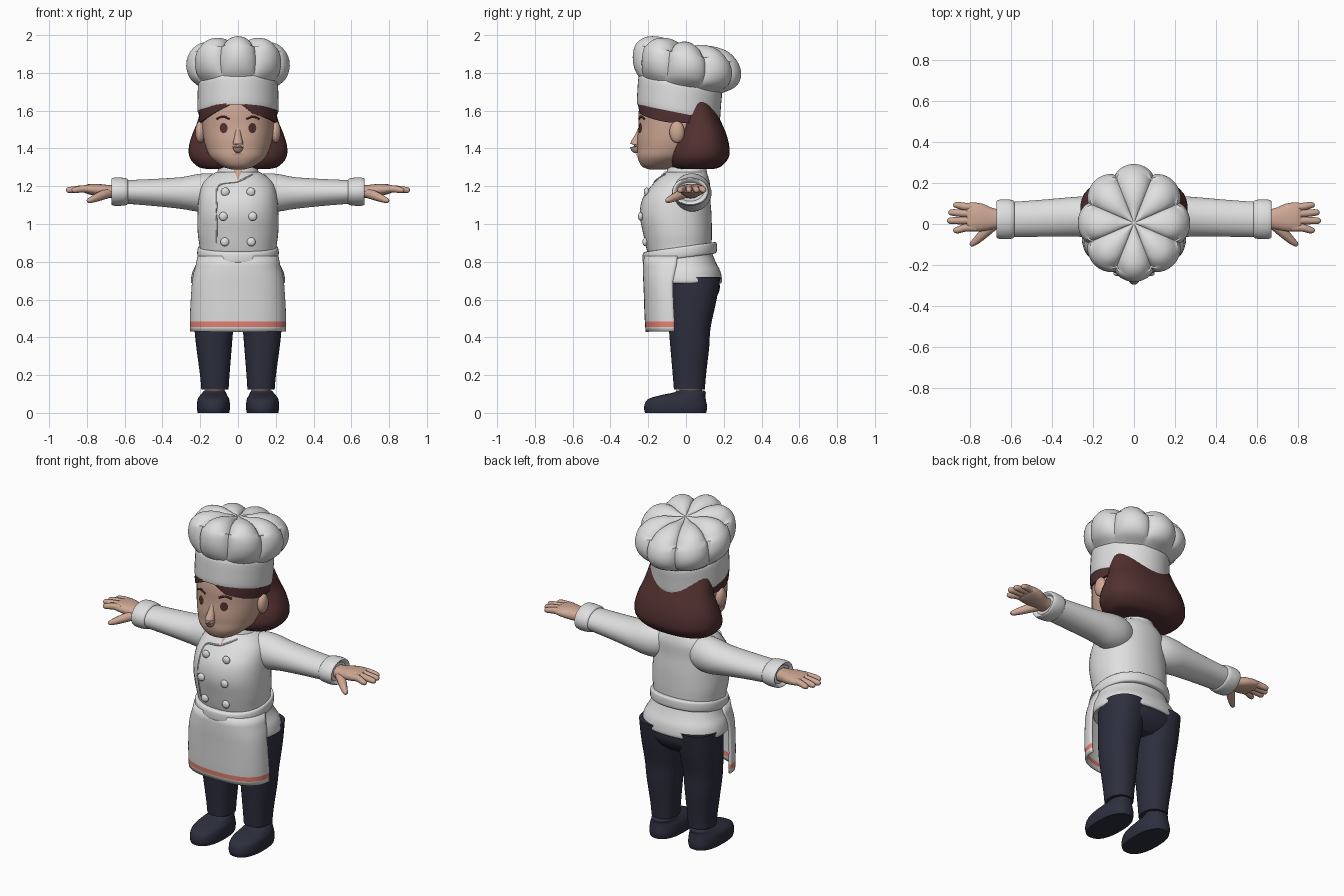
import bpy, bmesh
from math import sin, cos, pi
from mathutils import Vector
from mathutils.bvhtree import BVHTree

cube = bpy.data.objects.get("Cube")
if cube:
    bpy.data.objects.remove(cube, do_unlink=True)


def material(name, r, g, b):
    m = bpy.data.materials.new(name)
    m.use_nodes = True
    m.diffuse_color = (r, g, b, 1)
    m.node_tree.nodes["Principled BSDF"].inputs["Base Color"].default_value = (r, g, b, 1)
    return m


WHITE = material("white cloth", .74, .74, .74)
SKIN = material("skin", .62, .39, .30)
LIP = material("lip", .5, .28, .22)
HAIR = material("brown hair", .085, .03, .03)
NAVY = material("navy cloth", .026, .028, .047)
CORAL = material("coral stripe", .8, .22, .17)
SIDES = (("left", 1), ("right", -1))
made = []


def add_mesh(name, verts, faces, mat, fix=True):
    me = bpy.data.meshes.new(name)
    me.from_pydata(verts, [], faces)
    if fix:
        bm = bmesh.new()
        bm.from_mesh(me)
        bmesh.ops.recalc_face_normals(bm, faces=bm.faces)
        bm.to_mesh(me)
        bm.free()
    me.materials.append(mat)
    ob = bpy.data.objects.new(name, me)
    bpy.context.collection.objects.link(ob)
    made.append(ob)
    return ob


def skin_rows(name, rows, mat, closed=True, caps=True, fix=True):
    """Bridge equal rows of points into a surface."""
    n = len(rows[0])
    faces = []
    for i in range(len(rows) - 1):
        for j in range(n if closed else n - 1):
            k = (j + 1) % n
            faces.append((i * n + j, i * n + k, (i + 1) * n + k, (i + 1) * n + j))
    if caps:
        faces += [tuple(reversed(range(n))), tuple(range((len(rows) - 1) * n, len(rows) * n))]
    return add_mesh(name, [p for r in rows for p in r], faces, mat, fix)


def spline(rows, steps):
    """Catmull-Rom interpolation of rows of numbers."""
    out = []
    for i in range(len(rows) - 1):
        quad = zip(rows[max(i - 1, 0)], rows[i], rows[i + 1], rows[min(i + 2, len(rows) - 1)])
        quad = list(quad)
        for s in range(steps):
            t = s / steps
            out.append([b + .5 * t * (c - a + t * (2*a - 5*b + 4*c - d + t * (3*(b - c) + d - a)))
                        for a, b, c, d in quad])
    return out + [list(rows[-1])]


def oval(angle, ra, rb, power=2):
    c, s = cos(angle), sin(angle)
    f = (abs(c) ** power + abs(s) ** power) ** (-1 / power)
    return ra * c * f, rb * s * f


def loft(name, rows, mat, side=1, axis="z", slope=0, power=2, steps=4, n=40):
    """Rows hold position on the axis, two centre values and two radii."""
    out = []
    for t, a, b, ra, rb in spline(rows, steps):
        ring = []
        for j in range(n):
            u, v = oval(2 * pi * j / n, ra, rb, power)
            u, v = u + a, v + b
            ring.append((side * u, v, t + slope * v) if axis == "z" else (side * t, u, v))
        out.append(ring)
    return skin_rows(name, out, mat)


def tube(name, points, mat, side=1, n=12, steps=3):
    """Round limb through points given as x, y, z, radius."""
    pts = spline(points, steps)
    out = []
    for i, p in enumerate(pts):
        d = Vector(pts[min(i + 1, len(pts) - 1)][:3]) - Vector(pts[max(i - 1, 0)][:3])
        q = d.to_track_quat("Z", "Y")
        ring = [Vector(p[:3]) + q @ Vector((*oval(2 * pi * j / n, p[3], p[3]), 0)) for j in range(n)]
        out.append([(side * v.x, v.y, v.z) for v in ring])
    return skin_rows(name, out, mat)


def ball(name, centre, size, mat):
    bm = bmesh.new()
    bmesh.ops.create_uvsphere(bm, u_segments=20, v_segments=12, radius=1)
    bmesh.ops.scale(bm, vec=size, verts=bm.verts)
    bmesh.ops.translate(bm, vec=centre, verts=bm.verts)
    me = bpy.data.meshes.new(name)
    bm.to_mesh(me)
    bm.free()
    me.materials.append(mat)
    ob = bpy.data.objects.new(name, me)
    bpy.context.collection.objects.link(ob)
    made.append(ob)


def front_of(objects, x, z):
    """Frontmost y of the given parts at x, z."""
    hits = []
    for ob in objects:
        me = ob.data
        tree = BVHTree.FromPolygons([v.co for v in me.vertices], [p.vertices[:] for p in me.polygons])
        hit = tree.ray_cast(Vector((x, -2, z)), Vector((0, 1, 0)))[0]
        if hit:
            hits.append(hit.y)
    return min(hits, default=-.1)


def plate(name, outline, objects, mat):
    """Thin painted shape lying on the front of a part."""
    m = len(outline)
    mid = (sum(p[0] for p in outline) / m, sum(p[1] for p in outline) / m)
    verts = [(x, front_of(objects, x, z) - .004, z) for x, z in outline + [mid]]
    add_mesh(name, verts, [(j, (j + 1) % m, m) for j in range(m)], mat, False)


# Legs, ankles and shoes
for word, s in SIDES:
    loft(word + "_shoe", [(0, .13, -.055, .083, .162), (.03, .13, -.055, .088, .167),
         (.07, .13, -.05, .084, .155), (.092, .129, -.02, .072, .122),
         (.108, .126, .02, .062, .085), (.118, .125, .022, .055, .074)], NAVY, s, power=2.4)
    loft(word + "_ankle", [(.09, .122, .025, .05, .06), (.14, .122, .025, .05, .06)], SKIN, s)
    loft(word + "_trouser_leg", [(.123, .122, .018, .072, .082), (.2, .123, .018, .078, .088),
         (.35, .127, .02, .094, .103), (.45, .128, .02, .103, .11),
         (.6, .126, .036, .114, .126), (.72, .122, .045, .12, .138)], NAVY, s, power=2.3)
loft("trouser_hips", [(.57, 0, .035, .12, .08), (.61, 0, .038, .2, .12),
     (.66, 0, .042, .236, .137), (.73, 0, .035, .235, .135)], NAVY, power=2.3)

# Jacket, belt and collar
jacket = loft("jacket", [(.685, 0, .005, .242, .178), (.70, 0, .005, .25, .186), (.75, 0, 0, .24, .182),
              (.80, 0, -.015, .215, .172), (.86, 0, -.035, .202, .172), (.95, 0, -.045, .213, .182),
              (1.05, 0, -.055, .214, .19), (1.14, 0, -.05, .207, .178), (1.21, 0, -.025, .19, .152),
              (1.25, 0, -.01, .155, .128), (1.275, 0, 0, .115, .107)], WHITE, power=2.25)
loft("apron_belt", [(.822, 0, -.033, .2, .18), (.827, 0, -.033, .212, .194), (.852, 0, -.033, .216, .197),
     (.878, 0, -.033, .212, .194), (.883, 0, -.033, .2, .18)], WHITE, slope=.14, power=2.25)
collar = loft("collar", [(1.235, 0, 0, .122, .115), (1.3, 0, .003, .102, .102), (1.306, 0, .003, .095, .095),
              (1.3, 0, .003, .088, .088), (1.26, 0, .003, .085, .085)], WHITE, slope=.08, steps=2)
loft("neck", [(1.24, 0, -.005, .075, .075), (1.4, 0, -.005, .075, .075)], SKIN)
plate("neck_opening", [(-.022, 1.288), (0, 1.228), (.022, 1.288)], [jacket, collar], SKIN)

# Double-breasted front edge and buttons
edge = spline([(.075, 1.262), (0, 1.225), (-.1, 1.205), (-.112, 1.12), (-.112, .9)], 5)
tube("jacket_front_edge", [(x, front_of([jacket], x, z), z, .005) for x, z in edge], WHITE, n=6, steps=1)
for word, s in SIDES:
    for i, (x, z) in enumerate(((.068, 1.17), (.078, 1.04), (.07, .905))):
        y = front_of([jacket], s * x, z)
        ball(f"{word}_button_{i + 1}", (s * x, y - .006, z), (.023, .014, .023), WHITE)

# Apron, with a coral stripe near the hem
apron_rows = []
for z, cy, rx, ry in ((.43, -.06, .247, .148), (.455, -.06, .248, .15), (.483, -.061, .248, .151),
                      (.55, -.065, .247, .15), (.62, -.068, .243, .149), (.69, -.07, .238, .15),
                      (.74, -.06, .23, .163), (.78, -.05, .218, .172), (.83, -.045, .208, .175)):
    apron_rows.append([(x, y + cy, z) for x, y in (oval(pi + pi * j / 32, rx, ry, 2.5) for j in range(33))])
apron = skin_rows("apron", apron_rows, WHITE, closed=False, caps=False, fix=False)
apron.data.materials.append(CORAL)
for p in apron.data.polygons:
    p.material_index = int(.455 < p.center.z < .483)
thick = apron.modifiers.new("thickness", "SOLIDIFY")
thick.thickness = .012
thick.offset = 0

# Sleeves, cuffs and hands
for word, s in SIDES:
    loft(word + "_sleeve", [(.08, .02, 1.17, .08, .085), (.15, .03, 1.168, .098, .1),
         (.22, .035, 1.165, .1, .098), (.3, .035, 1.164, .096, .084), (.45, .028, 1.167, .09, .071),
         (.6, .022, 1.17, .085, .062)], WHITE, s, "x")
    loft(word + "_cuff", [(.583, .023, 1.171, .075, .055), (.588, .023, 1.171, .092, .07),
         (.63, .023, 1.171, .097, .075), (.662, .023, 1.171, .094, .073), (.67, .023, 1.171, .085, .065),
         (.655, .023, 1.171, .07, .05)], WHITE, s, "x", steps=3)
    loft(word + "_palm", [(.63, .025, 1.17, .046, .035), (.68, .025, 1.172, .05, .034),
         (.74, .032, 1.18, .067, .032), (.79, .034, 1.184, .071, .027), (.815, .034, 1.185, .066, .018)],
         SKIN, s, "x", power=2.4, n=24)
    for finger, y0, y1, tip in (("index", -.018, -.03, .88), ("middle", .017, .016, .91),
                                ("ring", .051, .056, .903), ("little", .084, .092, .88)):
        tube(f"{word}_{finger}_finger", [(.77, y0, 1.186, .019), (.82, y0, 1.186, .019),
             (tip - .02, y1, 1.18, .016), (tip - .004, y1, 1.177, .011), (tip, y1, 1.176, .004)], SKIN, s)
    tube(word + "_thumb", [(.68, .0, 1.165, .026), (.725, -.04, 1.15, .025), (.765, -.078, 1.133, .019),
         (.792, -.1, 1.122, .012), (.796, -.103, 1.12, .004)], SKIN, s)

# Head, nose and ears
head = loft("head", [(1.288, 0, -.15, .03, .04), (1.305, 0, -.145, .085, .088), (1.35, 0, -.11, .143, .145),
            (1.4, 0, -.075, .168, .182), (1.45, 0, -.053, .182, .205), (1.52, 0, -.042, .19, .21),
            (1.6, 0, -.04, .19, .21), (1.68, 0, -.04, .175, .195)], SKIN, power=2.2, steps=5)
tube("nose", [(0, -.235, 1.52, .012), (0, -.25, 1.47, .018), (0, -.268, 1.42, .028),
     (0, -.262, 1.395, .024), (0, -.245, 1.385, .008)], SKIN)
for word, s in SIDES:
    ball(word + "_ear", (s * .2, -.048, 1.487), (.026, .04, .058), SKIN)

# Painted face
for word, s in SIDES:
    plate(word + "_eye", [(s * .076 + .021 * cos(a * pi / 8) * s, 1.508 + .027 * sin(a * pi / 8))
          for a in (range(16) if s > 0 else range(16, 0, -1))], [head], HAIR)
    brow = spline([(.045, 1.556), (.08, 1.569), (.112, 1.556)], 4)
    tube(word + "_eyebrow", [(s * x, front_of([head], s * x, z), z, .007) for x, z in brow], HAIR, n=6, steps=1)
plate("mouth", [(.034 * cos(a * pi / 6), 1.368 + .005 * sin(a * pi / 6)) for a in range(12)], [head], LIP)

# Bobbed hair
loft("bob_hair", [(1.29, 0, .055, .15, .08), (1.302, 0, .057, .21, .125), (1.35, 0, .068, .255, .157),
     (1.41, 0, .075, .26, .154), (1.48, 0, .08, .24, .132), (1.55, 0, .07, .212, .112),
     (1.65, 0, .04, .19, .1)], HAIR, power=2.4)


def fringe_height(a):
    """Hairline that parts at the front and drops to the temples."""
    c = abs(cos(a))
    if sin(a) > 0:
        return 1.535
    if cos(a) > 0:
        return 1.645 - .055 * min(1, c / .4) - .055 * c * c
    return 1.645 - .11 * c ** 1.3


fringe_rows = []
for scale, lift in ((.93, .004), (1, 0), (1.015, .3), (1, .6), (.95, 1)):
    ring = []
    for j in range(64):
        a = 2 * pi * j / 64
        x, y = oval(a, .203 * scale, .215 * scale, 2.15)
        z = fringe_height(a)
        ring.append((x, y - .04, z + (1.68 - z) * lift))
    fringe_rows.append(ring)
skin_rows("fringe_hair", fringe_rows, HAIR, caps=False, fix=False)

# Hat band and puffed crown with eight lobes
loft("hat_band", [(1.6, 0, -.04, .2, .205), (1.585, 0, -.04, .207, .213), (1.588, 0, -.04, .214, .22),
     (1.66, 0, -.036, .214, .221), (1.735, 0, -.03, .21, .22), (1.75, 0, -.03, .19, .2)],
     WHITE, slope=-.2, steps=3, n=48)
crown_rows = []
for r, z, cy, depth in spline([(.195, 1.715, -.03, 0), (.222, 1.735, -.025, .04), (.268, 1.775, -.005, .09),
                               (.287, 1.835, .005, .12), (.272, 1.9, .005, .14), (.22, 1.95, .005, .16),
                               (.14, 1.965, .005, .16), (.06, 1.952, .005, .1), (.004, 1.945, .005, 0)], 4):
    ring = []
    for j in range(128):
        a = 2 * pi * j / 128
        groove = depth * (1 - abs(cos(4 * a)) ** .7)
        x, y = oval(a, r * (1 - groove) * .955, r * (1 - groove))
        ring.append((x, y + cy, z - .18 * y - (.15 * groove if z > 1.9 else 0)))
    crown_rows.append(ring)
skin_rows("hat_crown", crown_rows, WHITE)

# Smooth shading with sharp rims
bpy.ops.object.select_all(action="DESELECT")
for ob in made:
    ob.select_set(True)
bpy.context.view_layer.objects.active = made[0]
bpy.ops.object.shade_smooth_by_angle(angle=.75)
